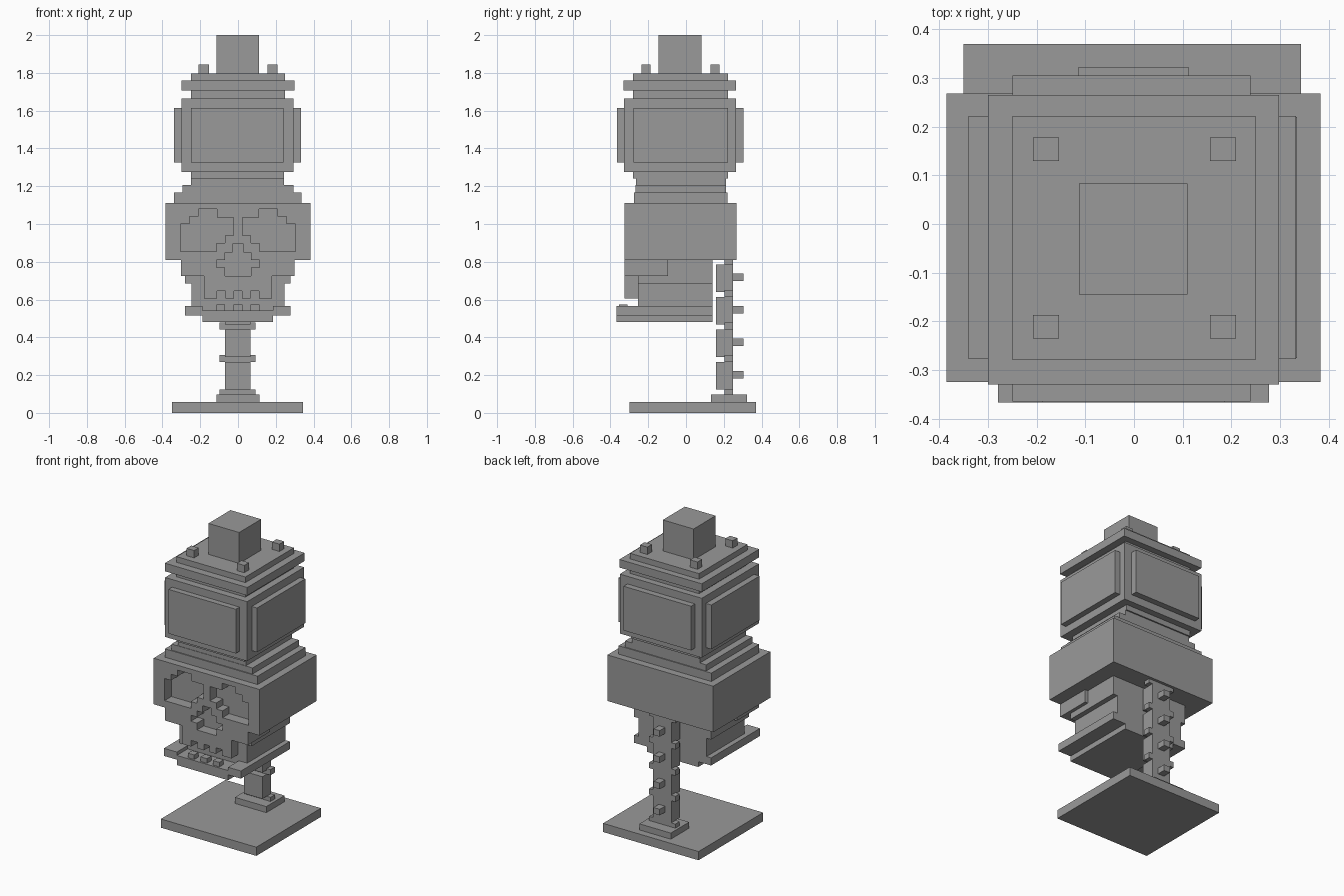
import bpy, bmesh

if "Cube" in bpy.data.objects:
    bpy.data.objects.remove(bpy.data.objects["Cube"])

stone = bpy.data.materials.new("grey")
stone.diffuse_color = (0.32, 0.32, 0.32, 1)
stone.use_nodes = True
stone.node_tree.nodes["Principled BSDF"].inputs["Base Color"].default_value = stone.diffuse_color


def finish(name, bm):
    bmesh.ops.recalc_face_normals(bm, faces=bm.faces)
    mesh = bpy.data.meshes.new(name)
    bm.to_mesh(mesh)
    bm.free()
    mesh.materials.append(stone)
    ob = bpy.data.objects.new(name, mesh)
    bpy.context.collection.objects.link(ob)
    return ob


def boxes(name, *specs):
    """One object made of boxes given as (x0, x1, y0, y1, z0, z1)."""
    bm = bmesh.new()
    for x0, x1, y0, y1, z0, z1 in specs:
        for v in bmesh.ops.create_cube(bm, size=1)["verts"]:
            v.co = (x1 if v.co.x > 0 else x0,
                    y1 if v.co.y > 0 else y0,
                    z1 if v.co.z > 0 else z0)
    return finish(name, bm)


def cutter(name, outline, y0, y1):
    """Prism from an x-z outline, used to carve the face."""
    bm = bmesh.new()
    face = bm.faces.new([bm.verts.new((x, y0, z)) for x, z in outline])
    ext = bmesh.ops.extrude_face_region(bm, geom=[face])["geom"]
    for v in ext:
        if isinstance(v, bmesh.types.BMVert):
            v.co.y = y1
    ob = finish(name, bm)
    ob.hide_render = True
    ob.hide_viewport = True
    return ob


def carve(ob, *tools):
    for tool in tools:
        mod = ob.modifiers.new(tool.name, "BOOLEAN")
        mod.operation = "DIFFERENCE"
        mod.solver = "EXACT"
        mod.object = tool


# Base plate and spine foot
boxes("base_plate", (-.35, .343, -.30, .37, 0, .057))
boxes("spine_foot", (-.115, .113, .132, .322, .057, .097))

# Spine: thick vertebrae with back spurs, wide thin discs between them
for i in range(5):
    z = .097 + i * .172
    boxes("spine_disc", (-.098, .092, .205, .25, z, z + .027 + .01 * (0 < i < 4)))
    if i < 4:
        boxes("vertebra", (-.068, .065, .16, .25, z + .027, z + .172))
        boxes("vertebra_spur", (-.023, .022, .25, .305, z + .085, z + .125))

# Skull block, cheeks and palate
cranium = boxes("cranium", (-.385, .383, -.325, .268, .81, 1.112))
cheeks = boxes("cheeks", (-.303, .30, -.325, -.095, .725, .81))
boxes("palate", (-.28, .278, -.255, .14, .685, .81))
boxes("inner_jaw", (-.247, .245, -.255, .14, .54, .685))

# Eye sockets and nose carved into the face
eye = [(.305, .855), (.305, 1.0), (.258, 1.0), (.258, 1.04), (.21, 1.04),
       (.21, 1.08), (.11, 1.08), (.11, 1.035), (.023, 1.035), (.023, .94),
       (.07, .94), (.07, .90), (.115, .90), (.115, .855)]
nose_half = [(.07, .715), (.07, .77), (.115, .77), (.115, .81),
             (.07, .81), (.07, .85), (.03, .85), (.03, .895)]
nose = nose_half + [(-x, z) for x, z in reversed(nose_half)]
sockets = [cutter("eye_cutter", [(s * x, z) for x, z in eye], -.4, -.255)
           for s in (-1, 1)]
nose_cut = cutter("nose_cutter", nose, -.4, -.255)
carve(cranium, *sockets, nose_cut)
carve(cheeks, nose_cut)

# Upper jaw with four teeth
boxes("upper_jaw", (-.18, .18, -.325, -.255, .645, .725))
for s in (-1, 1):
    for a, b in ((.02, .067), (.112, .18)):
        x0, x1 = sorted((s * a, s * b))
        boxes("upper_tooth", (x0, x1, -.325, -.255, .605, .645))

# Lower jaw: chin block, side arms and three teeth
boxes("chin", (-.187, .185, -.367, .14, .48, .543))
for x0, x1 in ((-.28, -.187), (.185, .278)):
    boxes("jaw_arm", (x0, x1, -.367, .14, .515, .565))
for x in (-.092, 0, .09):
    boxes("lower_tooth", (x - .023, x + .023, -.355, -.31, .543, .573))

# Stepped collar under the lantern
boxes("collar_lower", (-.338, .335, -.275, .22, 1.112, 1.167))
boxes("collar_middle", (-.295, .293, -.268, .213, 1.167, 1.207))
boxes("collar_upper", (-.25, .243, -.265, .213, 1.207, 1.24))
boxes("collar_top", (-.25, .243, -.28, .222, 1.24, 1.275))

# Lantern body with raised panels on all four sides
boxes("lantern_body", (-.30, .295, -.327, .265, 1.275, 1.665))
boxes("panel_front_back", (-.25, .24, -.365, -.327, 1.325, 1.615),
      (-.25, .24, .265, .305, 1.325, 1.615))
boxes("panel_sides", (-.34, -.30, -.278, .222, 1.325, 1.615),
      (.295, .333, -.278, .222, 1.325, 1.615))

# Stepped lid, corner studs and top block
boxes("lid_neck", (-.25, .25, -.28, .222, 1.665, 1.707))
boxes("lid_rim", (-.30, .298, -.33, .265, 1.707, 1.76))
boxes("lid_top", (-.25, .25, -.28, .222, 1.76, 1.797))
for x in (-.208, .156):
    for y in (-.235, .13):
        boxes("corner_stud", (x, x + .054, y, y + .048, 1.797, 1.845))
boxes("top_block", (-.113, .11, -.145, .083, 1.797, 2.0))
